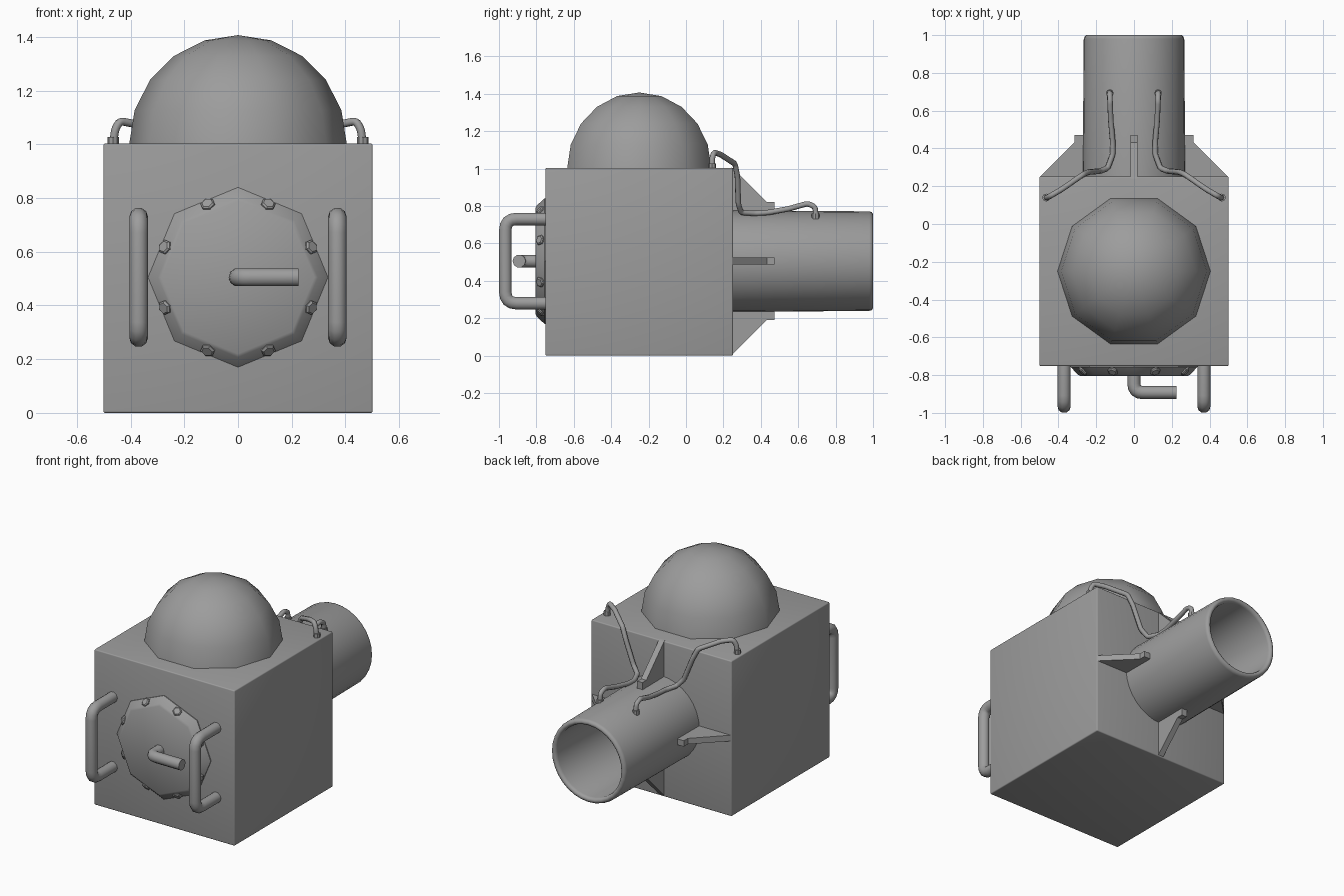
import bpy, bmesh
from math import pi, cos, sin, radians
from mathutils import Vector, Matrix

if "Cube" in bpy.data.objects:
    bpy.data.objects.remove(bpy.data.objects["Cube"])

CZ = 0.505  # height of the hatch and pipe axis

# Dark grey paint shared by every part
paint = bpy.data.materials.new("dark_grey")
paint.diffuse_color = (0.335, 0.335, 0.335, 1)
paint.use_nodes = True
paint.node_tree.nodes["Principled BSDF"].inputs["Base Color"].default_value = paint.diffuse_color


def finish(name, bm, smooth=None):
    bmesh.ops.recalc_face_normals(bm, faces=bm.faces)
    me = bpy.data.meshes.new(name)
    bm.to_mesh(me)
    bm.free()
    me.materials.append(paint)
    ob = bpy.data.objects.new(name, me)
    bpy.context.collection.objects.link(ob)
    shade(ob, smooth)
    return ob


def shade(ob, smooth):
    bpy.ops.object.select_all(action='DESELECT')
    bpy.context.view_layer.objects.active = ob
    ob.select_set(True)
    if smooth:
        bpy.ops.object.shade_smooth_by_angle(angle=radians(smooth))


def lathe(name, profile, segs, mat, smooth=None, closed=False):
    """Revolve (radius, height) points around local z; radius 0 makes a pole."""
    bm = bmesh.new()
    rings = []
    for r, h in profile:
        n = 1 if r == 0 else segs
        rings.append([bm.verts.new((r * cos(2 * pi * i / segs), r * sin(2 * pi * i / segs), h))
                      for i in range(n)])
    pairs = list(zip(rings, rings[1:]))
    if closed:
        pairs.append((rings[-1], rings[0]))
    for a, b in pairs:
        for i in range(segs):
            j = (i + 1) % segs
            quad = [a[i % len(a)], a[j % len(a)], b[j % len(b)], b[i % len(b)]]
            bm.faces.new(list(dict.fromkeys(quad)))
    bm.transform(mat)
    return finish(name, bm, smooth)


def rounded(points, radius, steps=4):
    """Replace the inner corners of a path with short arcs."""
    pts = [Vector(p) for p in points]
    out = [pts[0]]
    for a, b, c in zip(pts, pts[1:], pts[2:]):
        r = min(radius, (a - b).length * 0.45, (c - b).length * 0.45)
        p, q = b + (a - b).normalized() * r, b + (c - b).normalized() * r
        for k in range(steps + 1):
            t = k / steps
            out.append(p * (1 - t) ** 2 + b * 2 * t * (1 - t) + q * t * t)
    return out + [pts[-1]]


def tube(name, points, radius, bend, res=3):
    cu = bpy.data.curves.new(name, 'CURVE')
    cu.dimensions = '3D'
    cu.bevel_depth, cu.bevel_resolution, cu.use_fill_caps = radius, res, True
    cu.materials.append(paint)
    path = rounded(points, bend)
    sp = cu.splines.new('POLY')
    sp.points.add(len(path) - 1)
    for p, co in zip(sp.points, path):
        p.co = (*co, 1)
    ob = bpy.data.objects.new(name, cu)
    bpy.context.collection.objects.link(ob)
    shade(ob, None)
    bpy.ops.object.convert(target='MESH')
    shade(bpy.context.object, 50)


# Main body with slightly softened edges
bm = bmesh.new()
bmesh.ops.create_cube(bm, size=1.003, matrix=Matrix.Translation((0, -0.25, 0.5015)))
bmesh.ops.bevel(bm, geom=bm.edges[:], offset=0.007, segments=3, profile=0.5, affect='EDGES')
finish("body", bm, 40)

# Ten-sided dome on the roof
dome = [(0.405 * cos(radians(18 * k)), 0.405 * sin(radians(18 * k))) for k in range(5)]
lathe("dome", dome + [(0, 0.405)], 10, Matrix.Translation((0, -0.25, 1.002)), 40)

# Open exhaust pipe, its axis pointing backwards
back = Matrix.Translation((0, 0, CZ)) @ Matrix.Rotation(-pi / 2, 4, 'X')
lathe("pipe", [(0.272, 0.24), (0.266, 0.98), (0.262, 0.993), (0.252, 1.0), (0.243, 1.0),
               (0.234, 0.993), (0.23, 0.98), (0.23, 0.24)], 32, back, 50, closed=True)

# Four bracing fins around the pipe
fin = [(0.24, 0.24), (0.5, 0.24), (0.497, 0.25), (0.315, 0.432), (0.315, 0.472), (0.25, 0.472)]
for k in range(4):
    bm = bmesh.new()
    f = bm.faces.new([bm.verts.new((-0.019, y, r)) for r, y in fin])
    ext = bmesh.ops.extrude_face_region(bm, geom=[f])
    bmesh.ops.translate(bm, vec=(0.038, 0, 0),
                        verts=[g for g in ext["geom"] if isinstance(g, bmesh.types.BMVert)])
    bm.transform(Matrix.Translation((0, 0, CZ)) @ Matrix.Rotation(k * pi / 2, 4, 'Y'))
    finish(f"fin_{k + 1}", bm)

# Octagonal hatch with chamfered rim, axis pointing forwards
front = Matrix.Translation((0, 0, CZ)) @ Matrix.Rotation(pi / 2, 4, 'X')
lathe("hatch", [(0, 0.74), (0.335, 0.74), (0.335, 0.757), (0.298, 0.797), (0.285, 0.804),
                (0, 0.804)], 8, front, 40)

# Hex bolts on the hatch chamfer
for k in range(8):
    m = (front @ Matrix.Rotation(radians(22.5 + 45 * k), 4, 'Z')
         @ Matrix.Translation((0.288, 0, 0.774)) @ Matrix.Rotation(radians(45), 4, 'Y'))
    lathe(f"bolt_{k + 1}", [(0, -0.02), (0.028, -0.02), (0.028, 0.012), (0.021, 0.018),
                            (0, 0.018)], 6, m)

# Hatch lever
tube("hatch_lever", [(0, -0.79, CZ), (0, -0.892, CZ), (0.225, -0.892, CZ)], 0.035, 0.06)

# Mirrored grab handles and cables with end plugs
for side, s in (("left", -1), ("right", 1)):
    x = 0.37 * s
    tube(f"grab_handle_{side}", [(x, -0.74, 0.28), (x, -0.966, 0.28), (x, -0.966, 0.73),
                                 (x, -0.74, 0.73)], 0.035, 0.06)
    cable = [(0.465, 0.14, 1.0), (0.458, 0.14, 1.055), (0.44, 0.15, 1.087), (0.38, 0.185, 1.075),
             (0.27, 0.262, 1.025), (0.24, 0.275, 0.96), (0.18, 0.28, 0.81), (0.14, 0.295, 0.765),
             (0.112, 0.37, 0.76), (0.113, 0.44, 0.765), (0.123, 0.55, 0.785),
             (0.127, 0.65, 0.813), (0.128, 0.69, 0.795), (0.128, 0.695, 0.745)]
    tube(f"cable_{side}", [(px * s, y, z) for px, y, z in cable], 0.015, 0.015, 2)
    for end, (px, y, z) in (("body", (0.465, 0.14, 0.998)), ("pipe", (0.128, 0.693, 0.73))):
        lathe(f"cable_plug_{end}_{side}", [(0, 0), (0.021, 0), (0.021, 0.03), (0, 0.03)], 8,
              Matrix.Translation((px * s, y, z)), 40)
